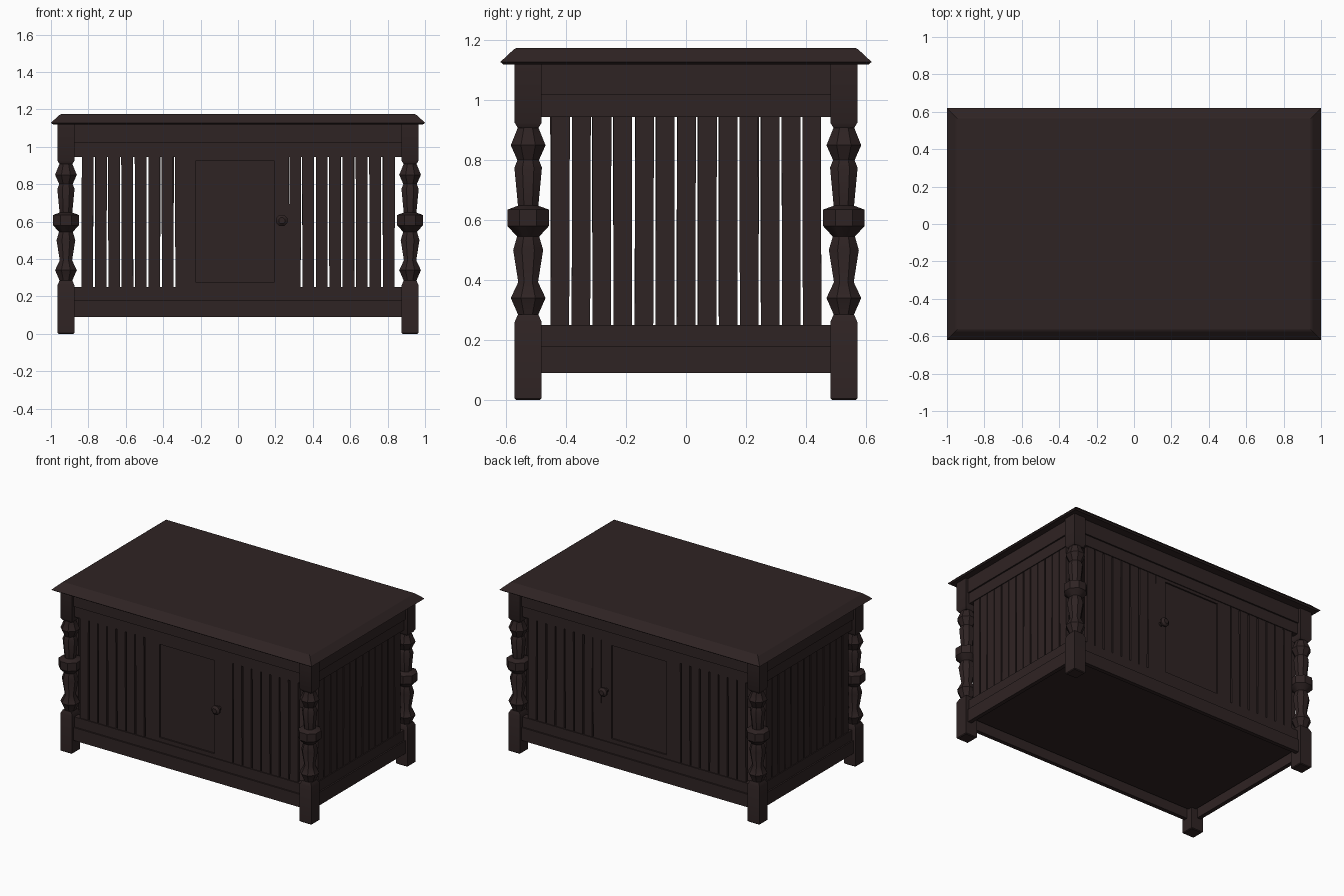
import bpy, bmesh, math, random

random.seed(4)
if "Cube" in bpy.data.objects:
    bpy.data.objects.remove(bpy.data.objects["Cube"], do_unlink=True)


def material(name, rgb):
    m = bpy.data.materials.new(name)
    m.use_nodes = True
    m.diffuse_color = (*rgb, 1)
    bsdf = m.node_tree.nodes["Principled BSDF"]
    bsdf.inputs["Base Color"].default_value = (*rgb, 1)
    bsdf.inputs["Roughness"].default_value = 0.7
    return m


WOOD = material("dark brown wood", (0.028, 0.017, 0.017))


def finish(name, bm, smooth=None):
    bmesh.ops.recalc_face_normals(bm, faces=bm.faces)
    mesh = bpy.data.meshes.new(name)
    bm.to_mesh(mesh)
    bm.free()
    mesh.materials.append(WOOD)
    ob = bpy.data.objects.new(name, mesh)
    bpy.context.collection.objects.link(ob)
    if smooth:
        bpy.ops.object.select_all(action="DESELECT")
        ob.select_set(True)
        bpy.context.view_layer.objects.active = ob
        bpy.ops.object.shade_smooth_by_angle(angle=math.radians(smooth))
    return ob


def add_box(bm, lo, hi, tilt=0.0):
    """Axis-aligned box; tilt shears the top sideways a little."""
    made = bmesh.ops.create_cube(bm, size=1)["verts"]
    for v in made:
        top = v.co.z > 0
        v.co = [(a + b) / 2 + c * (b - a) for a, b, c in zip(lo, hi, v.co)]
        if top:
            if hi[0] - lo[0] > hi[1] - lo[1]:
                v.co.x += tilt
            else:
                v.co.y += tilt
    return made


def box(name, lo, hi):
    bm = bmesh.new()
    add_box(bm, lo, hi)
    return finish(name, bm)


def loft(bm, rings, sides, cx=0, cy=0):
    """Stack of (half_x, half_y, z) rings with flat sides facing the axes."""
    k = 1 / math.cos(math.pi / sides)
    loops = []
    for rx, ry, z in rings:
        angles = [(i + 0.5) * math.tau / sides for i in range(sides)]
        loops.append([bm.verts.new((cx + rx * k * math.cos(a),
                                    cy + ry * k * math.sin(a), z)) for a in angles])
    for low, high in zip(loops, loops[1:]):
        for i in range(sides):
            j = (i + 1) % sides
            bm.faces.new((low[i], low[j], high[j], high[i]))
    bm.faces.new(loops[0][::-1])
    bm.faces.new(loops[-1])


# Table top with sloped edges
bm = bmesh.new()
loft(bm, [(0.99, 0.61, 1.12), (1.0, 0.62, 1.128), (0.955, 0.575, 1.17),
          (0.945, 0.565, 1.175)], 4)
finish("table_top", bm)

# Corner posts: square ends joined by a turned middle
PX, PY, HALF = 0.92, 0.527, 0.045
turning = [(0.032, 0.27), (0.034, 0.285), (0.058, 0.34), (0.033, 0.393),
           (0.05, 0.50), (0.037, 0.545), (0.069, 0.58), (0.069, 0.635),
           (0.034, 0.648), (0.046, 0.775), (0.036, 0.80), (0.058, 0.85),
           (0.035, 0.907), (0.035, 0.93)]
for sx, side in ((1, "left"), (-1, "right")):
    for sy, end in ((-1, "front"), (1, "back")):
        bm = bmesh.new()
        c = (sx * PX, sy * PY)
        e = HALF - 0.005
        loft(bm, [(e, e, 0), (HALF, HALF, 0.005), (HALF, HALF, 0.26), (0.034, 0.034, 0.285)], 4, *c)
        loft(bm, [(r, r, z) for r, z in turning], 8, *c)
        loft(bm, [(0.034, 0.034, 0.907), (HALF, HALF, 0.925), (HALF, HALF, 1.125)], 4, *c)
        finish(f"{end}_{side}_post", bm, 35)

# Stepped rails: (inner offset, outer offset, bottom, top)
bands = {"lower_outer": (0.0, 0.028, 0.09, 0.18), "lower_inner": (-0.025, 0.018, 0.18, 0.25),
         "upper_inner": (-0.025, 0.018, 0.945, 1.02), "upper_outer": (-0.025, 0.028, 1.02, 1.122)}
for label, (a, b, z0, z1) in bands.items():
    for s, end in ((-1, "front"), (1, "back")):
        y = sorted((s * (PY + a), s * (PY + b)))
        box(f"{end}_{label}_rail", (-PX + 0.03, y[0], z0), (PX - 0.03, y[1], z1))
    for s, side in ((1, "left"), (-1, "right")):
        x = sorted((s * (PX + a), s * (PX + b)))
        box(f"{side}_{label}_rail", (x[0], -PY + 0.03, z0), (x[1], PY - 0.03, z1))

# Floor board
box("floor_board", (-0.91, -0.515, 0.15), (0.91, 0.515, 0.185))

# Slats on all four sides
W, T, Z0, Z1 = 0.031, 0.012, 0.24, 0.955
for s, end in ((-1, "front"), (1, "back")):
    bm = bmesh.new()
    for m in (-1, 1):
        for i in range(8):
            x, y = m * (0.304 + 0.0717 * i), s * PY
            add_box(bm, (x - W, y - T, Z0), (x + W, y + T, Z1), random.uniform(-0.003, 0.003))
    finish(f"{end}_slats", bm)
for s, side in ((1, "left"), (-1, "right")):
    bm = bmesh.new()
    for i in range(-6, 7):
        x, y = s * PX, i * 0.0702
        add_box(bm, (x - T, y - W, Z0), (x + T, y + W, Z1), random.uniform(-0.003, 0.003))
    finish(f"{side}_slats", bm)

# Doors with a recessed panel, and their knobs
for s, end in ((-1, "front"), (1, "back")):
    y_in, y_out, y_panel = s * (PY - T), s * (PY + T), s * (PY + 0.002)
    bm = bmesh.new()
    for x0, x1, z0, z1, y in ((-0.275, -0.227, Z0, Z1, y_out), (0.195, 0.273, Z0, Z1, y_out),
                              (-0.227, 0.195, Z0, 0.278, y_out), (-0.227, 0.195, 0.925, Z1, y_out),
                              (-0.227, 0.195, 0.278, 0.925, y_panel)):
        add_box(bm, (x0, min(y, y_in), z0), (x1, max(y, y_in), z1))
    finish(f"{end}_door", bm)

    bm = bmesh.new()
    loft(bm, [(0.014, 0.014, 0), (0.014, 0.014, 0.015), (0.03, 0.03, 0.03),
              (0.03, 0.03, 0.042), (0.016, 0.016, 0.055)], 8)
    knob = finish(f"{end}_knob", bm, 35)
    knob.location = (0.234, y_out, 0.605)
    knob.rotation_euler = (-s * math.pi / 2, 0, 0)
